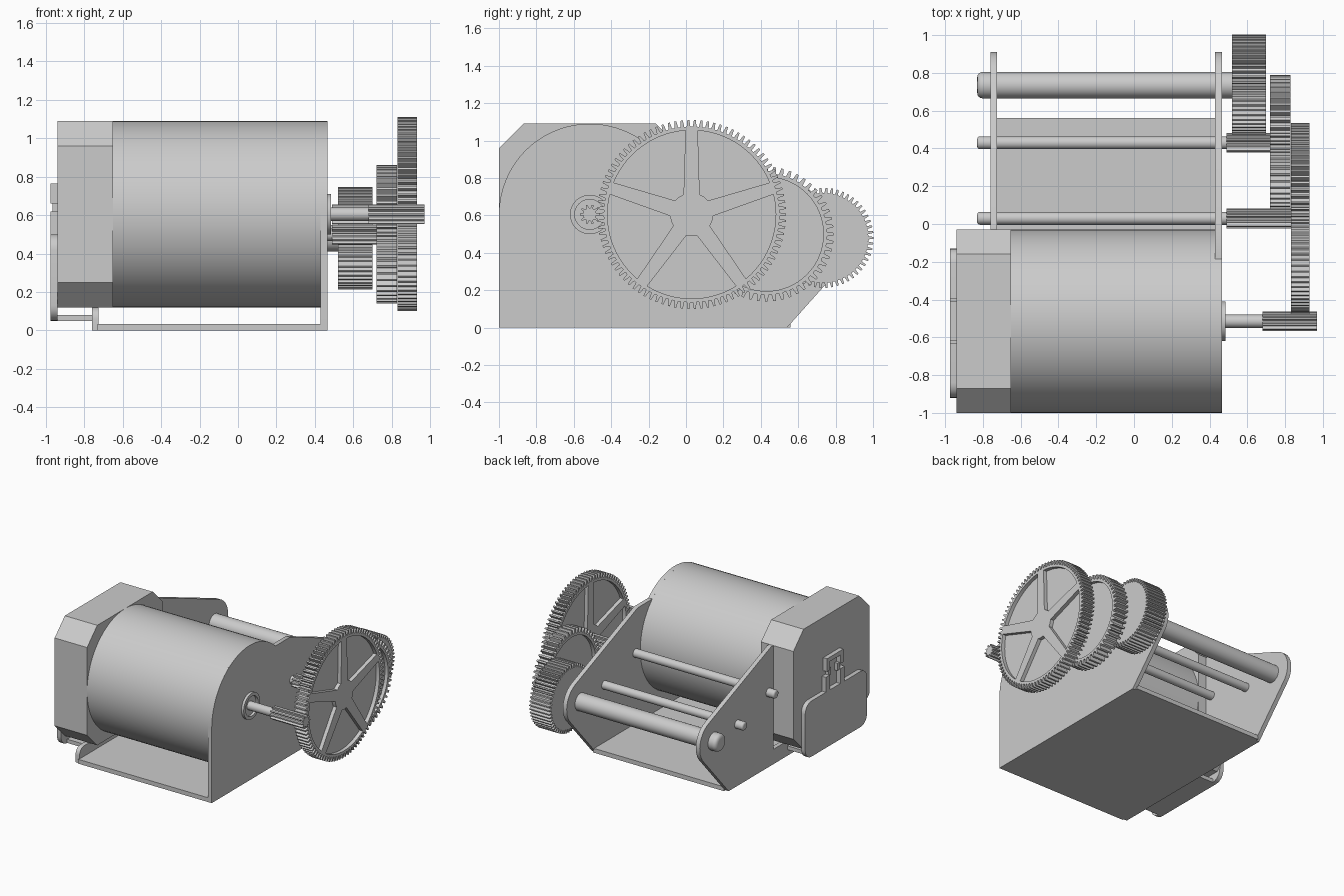
import bpy, bmesh
from math import sin, cos, pi, radians
from mathutils import Matrix

if "Cube" in bpy.data.objects:
    bpy.data.objects.remove(bpy.data.objects["Cube"])

# local (u, v, w) -> world (y, z, x)
TO_WORLD = Matrix(((0, 0, 1, 0), (1, 0, 0, 0), (0, 1, 0, 0), (0, 0, 0, 1)))


def arc(cy, cz, r, a0, a1, n):
    return [(cy + r * cos(radians(a0 + (a1 - a0) * i / n)),
             cz + r * sin(radians(a0 + (a1 - a0) * i / n))) for i in range(n + 1)]


def circle(cy, cz, r, n=48):
    return arc(cy, cz, r, 0, 360, n)[:-1]


def rounded(y0, y1, z0, z1, r):
    return (arc(y1 - r, z1 - r, r, 0, 90, 6) + arc(y0 + r, z1 - r, r, 90, 180, 6)
            + arc(y0 + r, z0 + r, r, 180, 270, 6) + arc(y1 - r, z0 + r, r, 270, 360, 6))


def slab(name, x0, x1, outline, holes=(), bevel=0):
    """Profile in the y-z plane, with holes, given thickness along x."""
    cu = bpy.data.curves.new(name, 'CURVE')
    cu.dimensions = '2D'
    cu.fill_mode = 'BOTH'
    cu.extrude = (x1 - x0) / 2
    for pts in (outline, *holes):
        sp = cu.splines.new('POLY')
        sp.points.add(len(pts) - 1)
        for p, (y, z) in zip(sp.points, pts):
            p.co = (y, z, 0, 1)
        sp.use_cyclic_u = True
    tmp = bpy.data.objects.new(name + "_tmp", cu)
    bpy.context.collection.objects.link(tmp)
    me = bpy.data.meshes.new_from_object(
        tmp.evaluated_get(bpy.context.evaluated_depsgraph_get()))
    bpy.data.objects.remove(tmp)
    bm = bmesh.new()
    bm.from_mesh(me)
    bmesh.ops.remove_doubles(bm, verts=bm.verts, dist=1e-5)
    bmesh.ops.dissolve_limit(bm, angle_limit=0.01, verts=bm.verts, edges=bm.edges)
    bmesh.ops.transform(bm, verts=bm.verts,
                        matrix=Matrix.Translation(((x0 + x1) / 2, 0, 0)) @ TO_WORLD)
    bmesh.ops.recalc_face_normals(bm, faces=bm.faces)
    bm.to_mesh(me)
    bm.free()
    me.name = name
    ob = bpy.data.objects.new(name, me)
    bpy.context.collection.objects.link(ob)
    if bevel:
        m = ob.modifiers.new("round", 'BEVEL')
        m.width, m.segments, m.limit_method = bevel, 4, 'ANGLE'
    bpy.ops.object.select_all(action='DESELECT')
    ob.select_set(True)
    bpy.context.view_layer.objects.active = ob
    bpy.ops.object.shade_smooth_by_angle(angle=radians(25))
    return ob


def box(name, x, y, z):
    return slab(name, x[0], x[1], [(y[0], z[0]), (y[1], z[0]), (y[1], z[1]), (y[0], z[1])])


def teeth(cy, cz, root, tip, n):
    pts = []
    for i in range(n):
        for f, r in ((-.3, root), (-.15, tip), (.15, tip), (.3, root)):
            a = 2 * pi * (i + f) / n
            pts.append((cy + r * cos(a), cz + r * sin(a)))
    return pts


def spoke_windows(cy, cz, r, inner, outer):
    """Five openings between tapered spokes, one spoke pointing up."""
    wins = []
    for k in range(5):
        mid = 126 + 72 * k
        half = 36 - outer / r * 57.3
        pts = arc(cy, cz, r, mid - half, mid + half, 14)
        ap = inner / sin(radians(36))
        pts += arc(cy, cz, ap + .025, mid + 14, mid - 14, 2)
        wins.append(pts)
    return wins


MY, MZ, R = -0.515, 0.605, 0.485           # motor axis
AXLES = [(0.03, 0.605), (0.43, 0.5), (0.735, 0.48)]

# motor body, octagonal end housing, collar and output shaft
slab("motor_body", -0.65, 0.46, circle(MY, MZ, R, 64))
c = R - 0.13
slab("motor_end_housing", -0.94, -0.65,
     [(MY + a, MZ + b) for a, b in ((-c, -R), (c, -R), (R, -c), (R, c),
                                    (c, R), (-c, R), (-R, c), (-R, -c))])
slab("motor_collar", 0.46, 0.485, circle(MY, MZ, 0.105), [circle(MY, MZ, 0.08)])
slab("motor_shaft", 0.45, 0.69, circle(MY, MZ, 0.035, 32))
slab("motor_pinion", 0.68, 0.97, teeth(MY, MZ, 0.035, 0.053, 10))

# folded frame: base, right and left side plates
nose = arc(*AXLES[2], 0.175, -45, 68, 12)
box("frame_base", (-0.73, 0.44), (-1, 0.56), (0, 0.035))
slab("frame_right_plate", 0.43, 0.465,
     [(-1, 0), (0.54, 0)] + nose + [(0.0, 0.96)] + arc(MY, MZ, R, 47, 180, 30))
slab("frame_left_plate", -0.76, -0.725,
     [(-0.99, 0), (0.54, 0)] + nose + [(0.0, 0.96), (-0.03, 0.96), (-0.03, 0.12)]
     + arc(-0.93, 0.06, 0.06, 90, 180, 6))

# axles
for i, ((y, z), r, x1) in enumerate(zip(AXLES, (0.034, 0.034, 0.07), (0.84, 0.74, 0.6))):
    slab(f"axle_{i + 1}", -0.83, x1, circle(y, z, r, 32), bevel=r * 0.4)

# gear train
y, z = AXLES[0]
slab("large_gear", 0.83, 0.93, teeth(y, z, 0.47, 0.505, 90),
     spoke_windows(y, z, 0.45, 0.053, 0.033))
slab("large_gear_web", 0.86, 0.90, circle(y, z, 0.46, 64))
slab("large_gear_pinion", 0.49, 0.84, teeth(y, z, 0.034, 0.053, 10))
y, z = AXLES[1]
slab("middle_gear", 0.72, 0.828, teeth(y, z, 0.325, 0.36, 52), [circle(y, z, 0.305, 64)])
slab("middle_gear_web", 0.75, 0.80, circle(y, z, 0.31, 64))
slab("middle_gear_pinion", 0.49, 0.76, teeth(y, z, 0.034, 0.053, 10))
y, z = AXLES[2]
slab("output_gear", 0.52, 0.70, teeth(y, z, 0.24, 0.268, 54))

# end clip plate, its foot, and the small slotted bracket above it
slab("end_clip_plate", -0.975, -0.94, rounded(-0.92, -0.13, 0.05, 0.5, 0.08))
box("end_clip_foot", (-0.96, -0.74), (-0.84, -0.21), (0.05, 0.08))
box("bracket_top_bar", (-0.975, -0.94), (-0.62, -0.41), (0.73, 0.765))
for side in (-1, 1):
    w = sorted((MY + side * 0.105, MY + side * 0.065))
    box("bracket_upper_leg", (-0.975, -0.94), w, (0.66, 0.73))
    w2 = sorted((MY + side * 0.075, MY + side * 0.04))
    box("bracket_neck", (-0.965, -0.94), w2, (0.61, 0.67))
    w3 = sorted((MY + side * 0.12, MY + side * 0.065))
    box("bracket_lower_leg", (-0.975, -0.94), w3, (0.49, 0.62))
